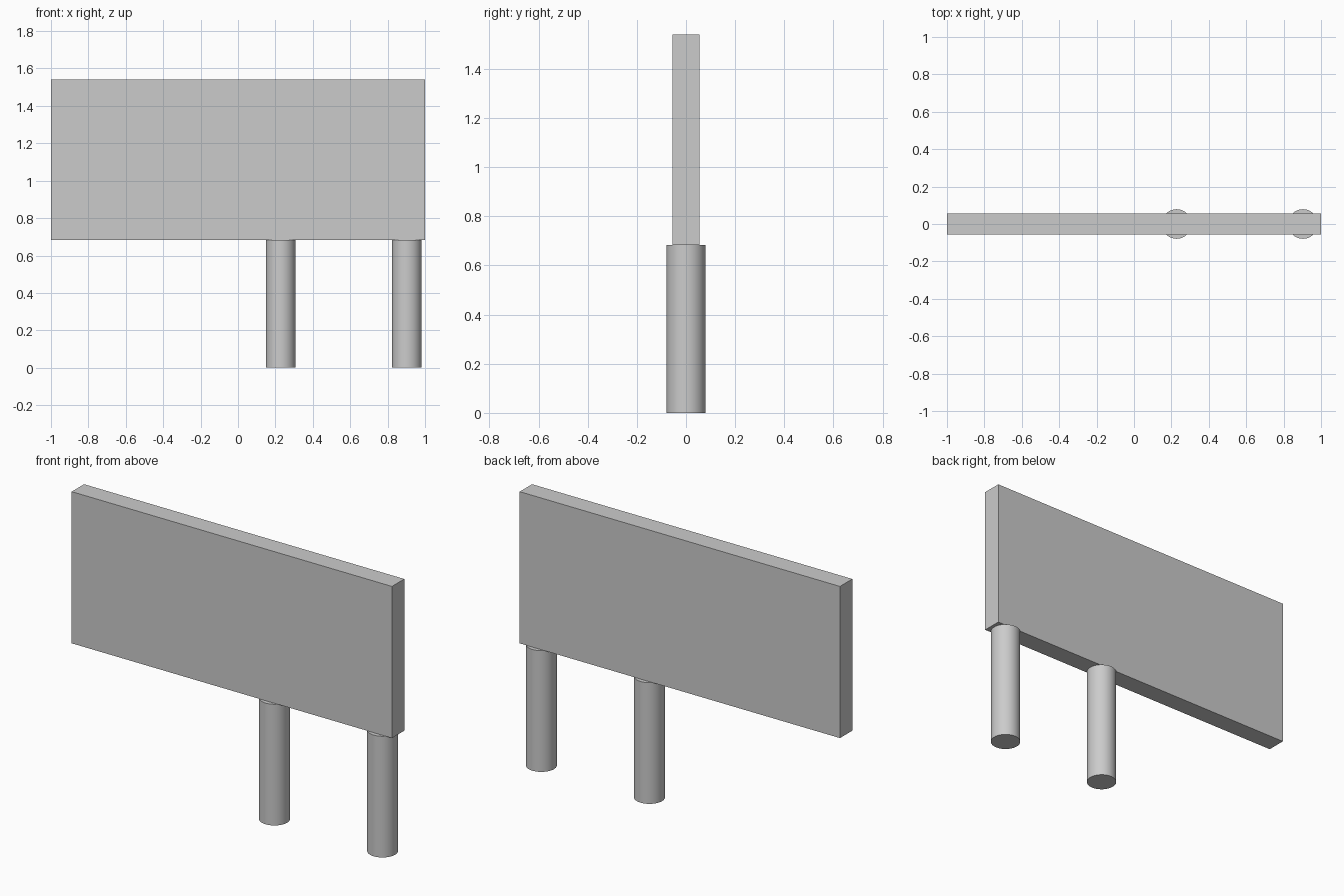
import bpy
import math

# Remove the default object
cube = bpy.data.objects.get("Cube")
if cube:
    bpy.data.objects.remove(cube, do_unlink=True)

# Single plain grey
GREY = (0.6, 0.6, 0.6, 1.0)
grey = bpy.data.materials.new("plain_grey")
grey.use_nodes = True
grey.diffuse_color = GREY
grey.node_tree.nodes["Principled BSDF"].inputs["Base Color"].default_value = GREY

PANEL_BOTTOM, PANEL_TOP = 0.684, 1.54
PANEL_WIDTH, PANEL_DEPTH = 2.0, 0.11
POST_RADIUS = 0.079


def finish(name):
    obj = bpy.context.object
    obj.name = name
    obj.data.name = name
    obj.data.materials.append(grey)
    return obj


# Flat sign board
bpy.ops.mesh.primitive_cube_add(size=1, location=(0, 0, (PANEL_BOTTOM + PANEL_TOP) / 2))
board = finish("sign_board")
board.scale = (PANEL_WIDTH, PANEL_DEPTH, PANEL_TOP - PANEL_BOTTOM)
bpy.ops.object.transform_apply(location=False, rotation=False, scale=True)

# Two round posts, both under the left half of the board
for name, x in (("inner_post", 0.228), ("outer_post", 0.903)):
    bpy.ops.mesh.primitive_cylinder_add(
        vertices=48, radius=POST_RADIUS, depth=PANEL_BOTTOM,
        location=(x, 0, PANEL_BOTTOM / 2))
    finish(name)
    bpy.ops.object.shade_smooth_by_angle(angle=math.radians(30))
